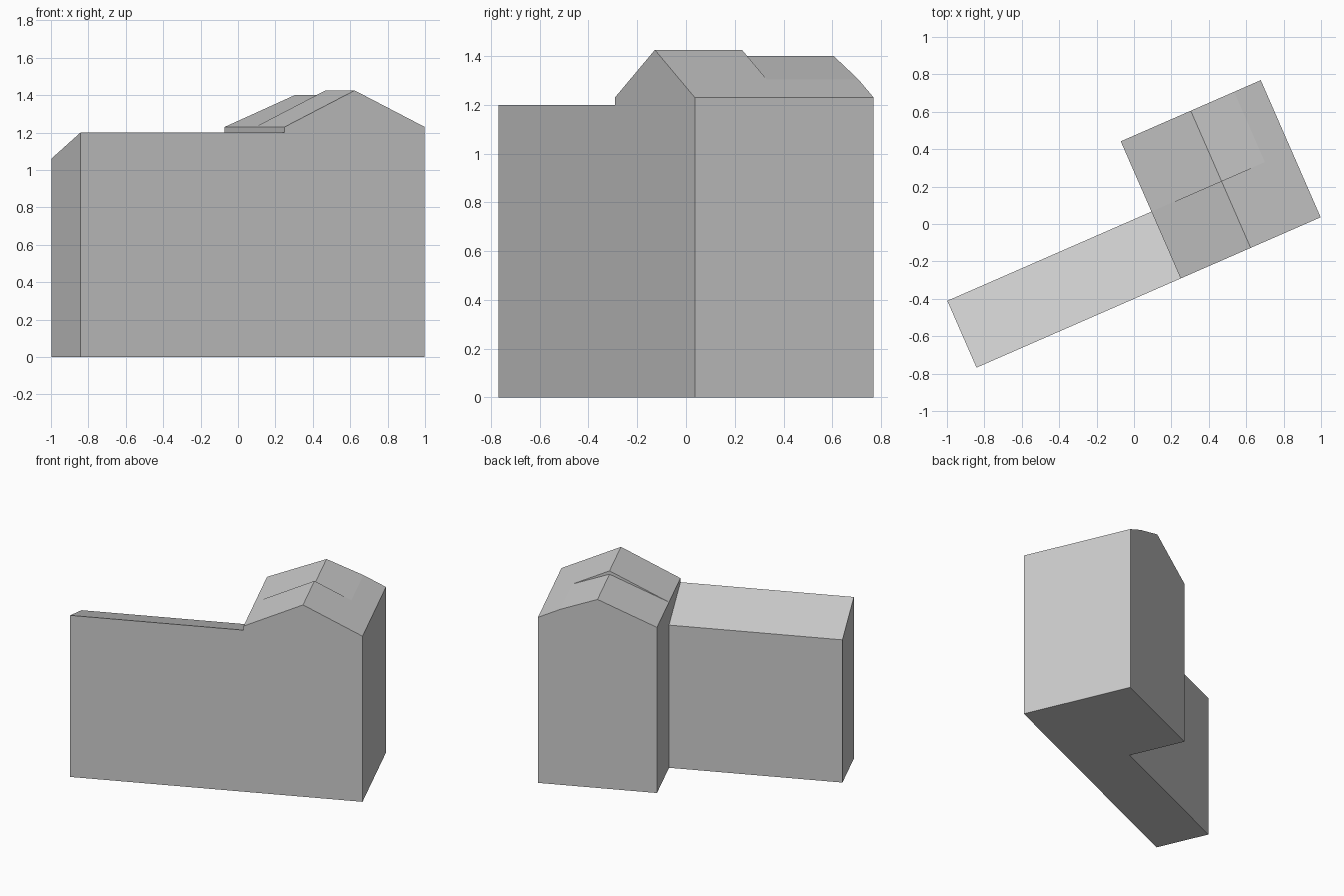
import bpy, bmesh, math
from mathutils import Matrix, Vector

cube = bpy.data.objects.get("Cube")
if cube:
    bpy.data.objects.remove(cube, do_unlink=True)

# Main sizes, in the building's own frame: u along the front wall, v towards the back
LENGTH, DEPTH, WING_U, STEP_V = 2.008, 0.8, 1.191, 0.39
MID_U = (WING_U + LENGTH) / 2
WING_FRONT, WING_BACK = 1.2, 1.06
EAVE, RIDGE, LOW_RIDGE = 1.23, 1.425, 1.40
BEND = 0.62
bend_point = (MID_U + BEND * (LENGTH - MID_U), RIDGE - BEND * (RIDGE - EAVE))

# One material for the whole building
grey = bpy.data.materials.new("light_grey")
grey.use_nodes = True
colour = (0.6, 0.6, 0.6, 1)
grey.diffuse_color = colour
grey.node_tree.nodes["Principled BSDF"].inputs["Base Color"].default_value = colour

bm = bmesh.new()


def face(points):
    return bm.faces.new([bm.verts.new(p) for p in points])


def cap(profile, v):
    face([(u, v, z) for u, z in profile])


def strip(path, v0, v1):
    for (ua, za), (ub, zb) in zip(path, path[1:]):
        face([(ua, v0, za), (ub, v0, zb), (ub, v1, zb), (ua, v1, za)])


# Front half of the tall block: floor, outer wall and full-height gable roof
front_path = [(WING_U, 0), (LENGTH, 0), (LENGTH, EAVE), bend_point, (MID_U, RIDGE), (WING_U, EAVE)]
strip(front_path, 0, STEP_V)

# Rear half: slightly lower ridge, bent slope on the outer side
rear_path = front_path[:4] + [(MID_U, LOW_RIDGE), (WING_U, EAVE), (WING_U, WING_BACK), (WING_U, 0)]
strip(rear_path, STEP_V, DEPTH)
cap(rear_path[:-1], DEPTH)

# Thin riser between the two roof halves
cap([bend_point, (MID_U, RIDGE), (WING_U, EAVE), (MID_U, LOW_RIDGE)], STEP_V)

# Wing: floor, end wall, back wall and single-slope roof
strip([(0, 0), (WING_U, 0)], 0, STEP_V)
cap([(0, 0), (WING_U, 0), (WING_U, WING_BACK), (0, WING_BACK)], STEP_V)
face([(0, 0, 0), (0, STEP_V, 0), (0, STEP_V, WING_BACK), (0, 0, WING_FRONT)])
face([(0, 0, WING_FRONT), (WING_U, 0, WING_FRONT),
      (WING_U, STEP_V, WING_BACK), (0, STEP_V, WING_BACK)])

# Block wall standing above the wing roof
face([(WING_U, 0, WING_FRONT), (WING_U, 0, EAVE), (WING_U, STEP_V, EAVE), (WING_U, STEP_V, WING_BACK)])

# Continuous front wall
cap([(0, 0)] + front_path + [(WING_U, WING_FRONT), (0, WING_FRONT)], 0)

# Weld, merge coplanar faces, then turn the building into place
bmesh.ops.remove_doubles(bm, verts=bm.verts, dist=0.0005)
bmesh.ops.recalc_face_normals(bm, faces=bm.faces)
bmesh.ops.dissolve_limit(bm, angle_limit=math.radians(0.3), verts=bm.verts, edges=bm.edges)
place = Matrix.Translation(Vector((-0.842, -0.768, 0))) @ Matrix.Rotation(math.radians(23.6), 4, "Z")
bmesh.ops.transform(bm, matrix=place, verts=bm.verts)

mesh = bpy.data.meshes.new("building")
bm.to_mesh(mesh)
bm.free()
mesh.materials.append(grey)
building = bpy.data.objects.new("building", mesh)
bpy.context.collection.objects.link(building)
